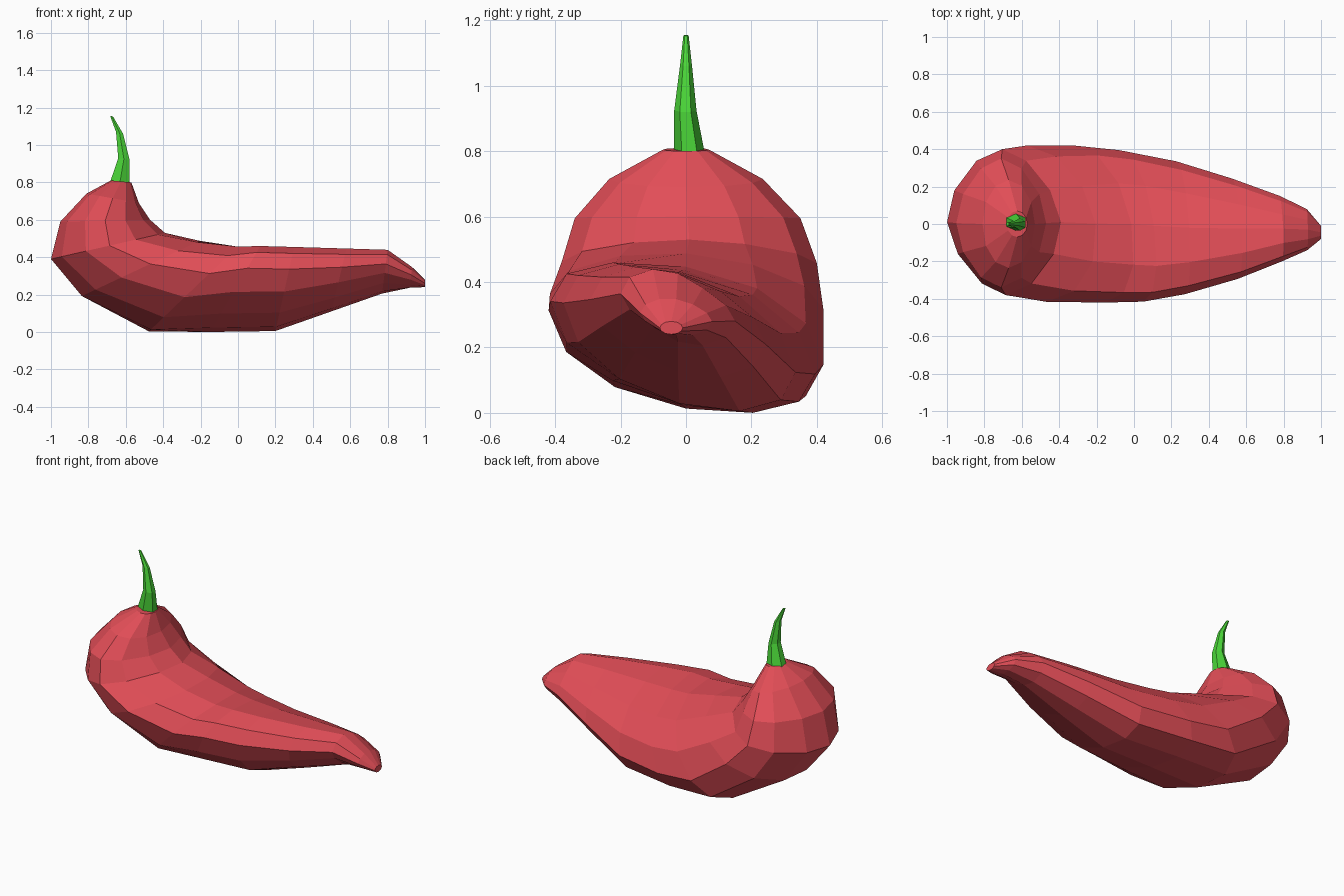
import bpy, bmesh
from math import sin, cos, pi, radians, copysign

if "Cube" in bpy.data.objects:
    bpy.data.objects.remove(bpy.data.objects["Cube"])


def material(name, color):
    m = bpy.data.materials.new(name)
    m.diffuse_color = (*color, 1)
    m.use_nodes = True
    m.node_tree.nodes["Principled BSDF"].inputs["Base Color"].default_value = m.diffuse_color
    return m


def rounded(v, e):
    return copysign(abs(v) ** e, v)


def loft(name, rings, sides, mat):
    """Each ring: outer x, z, inner x, z, half width, y centre, diagonal skew, squareness power."""
    bm = bmesh.new()
    loops = []
    for ox, oz, ix, iz, w, yc, skew, power in rings:
        loop = []
        for k in range(sides):
            a = 2 * pi * k / sides
            c = rounded(cos(a), power)
            s = rounded(sin(a + radians(skew)), power)
            loop.append(bm.verts.new(((ox + ix) / 2 + (ix - ox) / 2 * s,
                                      yc + w * c,
                                      (oz + iz) / 2 + (iz - oz) / 2 * s)))
        loops.append(loop)
    for a, b in zip(loops, loops[1:]):
        for k in range(sides):
            n = (k + 1) % sides
            bm.faces.new((a[k], a[n], b[n], b[k]))
    bm.faces.new(loops[0])
    bm.faces.new(loops[-1])
    bmesh.ops.recalc_face_normals(bm, faces=bm.faces[:])
    me = bpy.data.meshes.new(name)
    bm.to_mesh(me)
    bm.free()
    me.materials.append(mat)
    ob = bpy.data.objects.new(name, me)
    bpy.context.collection.objects.link(ob)
    return ob


# Bent fruit, from the shoulder under the stem to the pointed end
fruit_rings = [
    (-0.68, 0.81, -0.57, 0.80, 0.07, 0, 0, 1),
    (-0.81, 0.74, -0.53, 0.69, 0.235, 0, 0, 1),
    (-0.95, 0.59, -0.47, 0.60, 0.345, 0.005, 0, 1.15),
    (-1.00, 0.39, -0.39, 0.53, 0.39, 0.01, -3, 1.2),
    (-0.84, 0.19, -0.20, 0.49, 0.418, 0.002, -10, 1.05),
    (-0.48, 0.00, 0.00, 0.46, 0.42, 0, -20, 0.95),
    (-0.15, 0.00, 0.12, 0.46, 0.405, -0.01, -27, 0.92),
    (0.20, 0.005, 0.30, 0.455, 0.355, -0.02, -27, 0.95),
    (0.50, 0.11, 0.58, 0.447, 0.268, -0.025, -25, 1.05),
    (0.77, 0.205, 0.80, 0.44, 0.175, -0.025, -25, 1.2),
    (0.92, 0.235, 0.93, 0.35, 0.11, -0.03, -15, 1.1),
    (1.00, 0.24, 1.00, 0.28, 0.035, -0.045, 0, 1),
]
loft("pepper_fruit", fruit_rings, 12, material("red", (0.76, 0.075, 0.095)))

# Tapered, leaning stem
stem_rings = [
    (-0.70, 0.78, -0.57, 0.78, 0.048, 0.012, 0, 1),
    (-0.645, 0.93, -0.575, 0.92, 0.034, -0.002, 0, 1),
    (-0.655, 1.07, -0.612, 1.06, 0.018, 0, 0, 1),
    (-0.685, 1.156, -0.667, 1.152, 0.008, 0, 0, 1),
]
loft("stem", stem_rings, 6, material("green", (0.07, 0.68, 0.04)))
